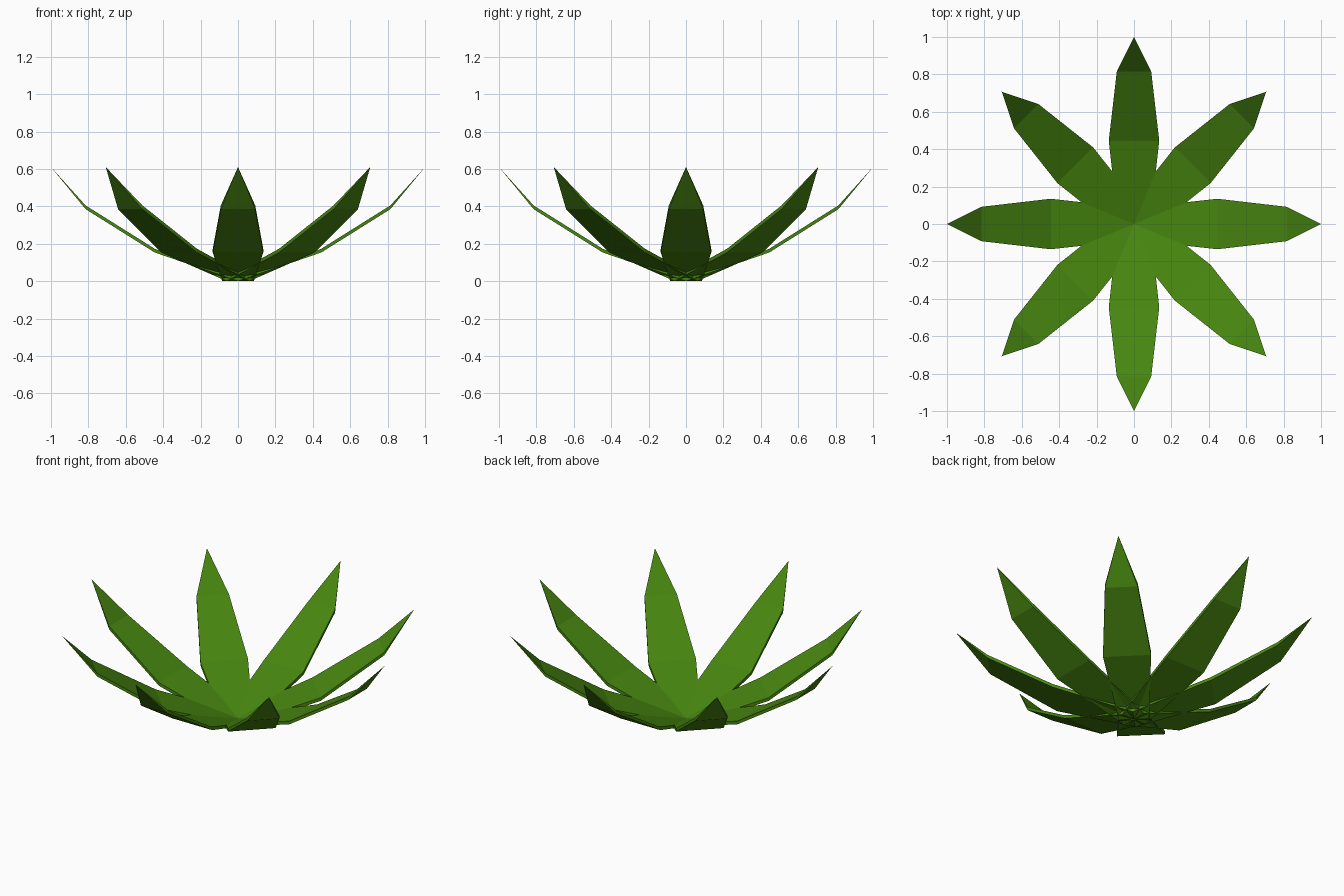
import bpy, bmesh, math

cube = bpy.data.objects.get("Cube")
if cube:
    bpy.data.objects.remove(cube, do_unlink=True)

# Single leaf green
green = bpy.data.materials.new("leaf_green")
green.use_nodes = True
color = (0.063, 0.24, 0.0048, 1)
green.diffuse_color = color
bsdf = green.node_tree.nodes["Principled BSDF"]
bsdf.inputs["Base Color"].default_value = color
bsdf.inputs["Roughness"].default_value = 0.9

# Leaf cross-sections: radius, half width, underside height
SECTIONS = [(0.0, 0.085, 0.0), (0.445, 0.135, 0.153), (0.815, 0.092, 0.385)]
TIP = (1.0, 0.0, 0.61)
THICKNESS = 0.02


def leaf_mesh():
    """Bent blade with a thin rim, closing to a point at the tip."""
    bm = bmesh.new()
    rings = []
    for r, w, z in SECTIONS:
        corners = [(r, -w, z), (r, w, z), (r, w, z + THICKNESS), (r, -w, z + THICKNESS)]
        rings.append([bm.verts.new(c) for c in corners])
    tip = bm.verts.new(TIP)
    bm.faces.new(rings[0])
    for a, b in zip(rings, rings[1:]):
        for i in range(4):
            j = (i + 1) % 4
            bm.faces.new((a[i], a[j], b[j], b[i]))
    last = rings[-1]
    for i in range(4):
        bm.faces.new((last[i], last[(i + 1) % 4], tip))
    bmesh.ops.recalc_face_normals(bm, faces=bm.faces[:])
    mesh = bpy.data.meshes.new("leaf")
    bm.to_mesh(mesh)
    bm.free()
    mesh.materials.append(green)
    return mesh


# Eight leaves fanned around the centre
mesh = leaf_mesh()
for n in range(8):
    leaf = bpy.data.objects.new(f"leaf_{n + 1}", mesh)
    leaf.rotation_euler.z = n * math.tau / 8
    bpy.context.scene.collection.objects.link(leaf)
